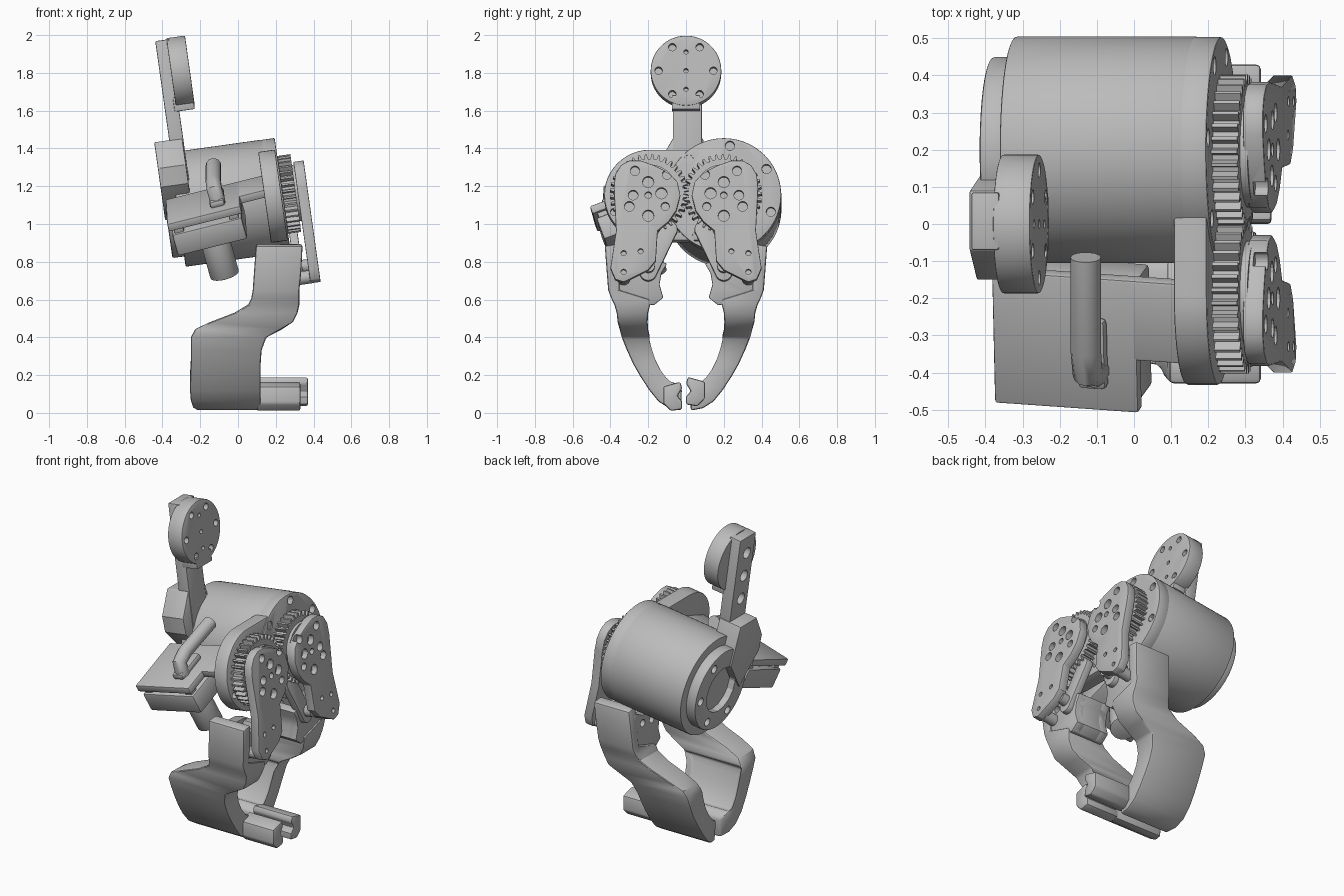
import bpy, bmesh
from math import sin, cos, pi, radians
from mathutils import Matrix, Vector
from mathutils.geometry import convex_hull_2d

cube = bpy.data.objects.get("Cube")
if cube:
    bpy.data.objects.remove(cube)

grey = bpy.data.materials.new("machine_grey")
grey.use_nodes = True
grey.diffuse_color = (0.5, 0.5, 0.5, 1)
grey.node_tree.nodes["Principled BSDF"].inputs["Base Color"].default_value = (0.5, 0.5, 0.5, 1)

WORLD = Matrix.Identity(4)
TILT = Matrix.Rotation(radians(-8), 4, 'Y')
AXIS = 1.11      # height of the motor and gear axes in the tilted frame
GEAR_Y = 0.195


def activate(ob):
    bpy.ops.object.select_all(action='DESELECT')
    ob.select_set(True)
    bpy.context.view_layer.objects.active = ob


def finish(name, bm, matrix=WORLD, bevel=0.0, smooth=True):
    bmesh.ops.recalc_face_normals(bm, faces=bm.faces)
    me = bpy.data.meshes.new(name)
    bm.to_mesh(me)
    bm.free()
    me.transform(matrix)
    me.materials.append(grey)
    ob = bpy.data.objects.new(name, me)
    bpy.context.collection.objects.link(ob)
    activate(ob)
    if bevel:
        mod = ob.modifiers.new("bevel", 'BEVEL')
        mod.width, mod.segments, mod.limit_method = bevel, 2, 'ANGLE'
        mod.angle_limit = radians(40)
        bpy.ops.object.modifier_apply(modifier="bevel")
    if smooth:
        bpy.ops.object.shade_smooth_by_angle(angle=radians(32))
    return ob


def add_prism(bm, outline, u0, u1):
    """Extrude a (y, z) outline along x."""
    a = [bm.verts.new((u0, y, z)) for y, z in outline]
    b = [bm.verts.new((u1, y, z)) for y, z in outline]
    bm.faces.new(a)
    bm.faces.new(b[::-1])
    n = len(a)
    for i in range(n):
        j = (i + 1) % n
        bm.faces.new((a[i], a[j], b[j], b[i]))


def prism(name, outline, u0, u1, matrix=TILT, bevel=0.0):
    bm = bmesh.new()
    add_prism(bm, outline, u0, u1)
    return finish(name, bm, matrix, bevel)


def circle(y, z, r, n=48):
    return [(y + r * cos(2 * pi * i / n), z + r * sin(2 * pi * i / n)) for i in range(n)]


def hull(*circles):
    pts = [Vector(p) for c in circles for p in circle(*c)]
    return [tuple(pts[i]) for i in convex_hull_2d(pts)]


def box(name, lo, hi, matrix=WORLD, bevel=0.008):
    return prism(name, [(lo[1], lo[2]), (hi[1], lo[2]), (hi[1], hi[2]), (lo[1], hi[2])],
                 lo[0], hi[0], matrix, bevel)


def drill(ob, holes, u0, u1, matrix=TILT):
    """Cut round holes given as (y, z, radius)."""
    bm = bmesh.new()
    for y, z, r in holes:
        add_prism(bm, circle(y, z, r, 16), u0, u1)
    cutter = finish("hole_cutter", bm, matrix, smooth=False)
    cutter.hide_render = True
    activate(ob)
    mod = ob.modifiers.new("holes", 'BOOLEAN')
    mod.operation, mod.solver, mod.object = 'DIFFERENCE', 'EXACT', cutter
    bpy.ops.object.modifier_apply(modifier="holes")
    bpy.data.objects.remove(cutter)
    bpy.ops.object.shade_smooth_by_angle(angle=radians(32))


def ring_holes(y, z, radius, r, n, phase=0.0):
    return [(*p, r) for p in [(y + radius * cos(phase + 2 * pi * i / n),
            z + radius * sin(phase + 2 * pi * i / n)) for i in range(n)]]


# Motor body and its recessed rear cap
prism("motor_body", circle(0.2, AXIS, 0.305, 96), -0.167, 0.33, bevel=0.008)
cap = prism("motor_rear_cap", circle(0.2, AXIS, 0.25, 72), -0.23, -0.16, bevel=0.01)
drill(cap, [(0.2, AXIS, 0.14)] + ring_holes(0.2, AXIS, 0.2, 0.025, 6), -0.3, -0.19)

# Gearbox plate and motor flange
plate = prism("gearbox_plate", hull((-0.19, AXIS, 0.243), (0.2, AXIS, 0.243)), 0.298, 0.388, bevel=0.006)
drill(plate, [(-0.03, 1.23, .025), (-0.04, 0.93, .02), (-0.38, 1.02, .02)], 0.34, 0.45)
flange = prism("motor_flange", circle(0.2, AXIS, 0.304, 72), 0.315, 0.395, bevel=0.006)
drill(flange, ring_holes(0.2, AXIS, 0.265, 0.025, 7, 0.55), 0.36, 0.45)

# Meshing gears, hub discs, cranks, follower links
TEETH = 36
half_crank = [(.382, 1.13), (.375, 1.2), (.345, 1.25), (.3, 1.275), (.24, 1.275), (.17, 1.25),
              (.09, 1.21), (.045, 1.16), (.03, 1.09), (.05, 1.01), (.09, .95), (.15, .9),
              (.16, .74), (.2, .69), (.33, .625), (.375, .64), (.4, .7), (.37, .9)]
crank_holes = [(.27, 1.22, .025), (.1, 1.2, .025), (.2, 1.16, .03), (.28, 1.09, .026),
               (.2, 1.09, .018), (.13, 1.1, .03), (.3, 1.03, .026), (.2, .98, .03),
               (.11, 1.03, .022), (.33, .78, .014), (.24, .79, .014), (.33, .68, .014)]
for s, side in ((1, "rear"), (-1, "front")):
    outline = []
    for i in range(TEETH):
        for k, r in ((-.3, .182), (-.13, .208), (.13, .208), (.3, .182)):
            a = 2 * pi * (i + k + (0.5 if s < 0 else 0)) / TEETH
            outline.append((s * GEAR_Y + r * cos(a), AXIS + r * sin(a)))
    prism(side + "_gear", outline, 0.395, 0.465)
    prism(side + "_gear_spacer", circle(s * GEAR_Y, AXIS, 0.15), 0.46, 0.485)
    crank = prism(side + "_crank", [(s * y, z) for y, z in half_crank], 0.475, 0.53, bevel=0.005)
    drill(crank, [(s * y, z, r) for y, z, r in crank_holes], 0.495, 0.6)
    prism(side + "_follower_link", hull((s * .09, .92, .045), (s * .2, .69, .045)), .4, .445, bevel=.005)
    for y, z in ((.33, .66), (.2, .72)):
        prism(side + "_pivot_pin", circle(s * y, z, 0.035, 24), 0.36, 0.49)


# Curved fingers: each station is outer y, z, inner y, z, x start, x end
def loft(name, stations, s, pocket):
    bm = bmesh.new()
    rows = []
    for oy, oz, iy, iz, x0, x1 in stations:
        rows.append([bm.verts.new(p) for p in ((x0, s * oy, oz), (x1, s * oy, oz),
                                               (x1, s * iy, iz), (x0, s * iy, iz))])
    inner = []
    for a, b in zip(rows, rows[1:]):
        for k in range(4):
            f = bm.faces.new((a[k], a[(k + 1) % 4], b[(k + 1) % 4], b[k]))
            if k == 2:
                inner.append(f)
    bm.faces.new(rows[0])
    bm.faces.new(rows[-1][::-1])
    bmesh.ops.recalc_face_normals(bm, faces=bm.faces)
    bmesh.ops.inset_region(bm, faces=inner[pocket[0]:pocket[1]], thickness=0.025, depth=-0.035)
    return finish(name, bm, bevel=0.012)


finger = [(.43, .885, .36, .895, .095, .342), (.42, .75, .35, .75, .085, .335),
          (.412, .65, .35, .65, .078, .325), (.395, .605, .19, .6, .07, .325),
          (.38, .575, .19, .57, .055, .325),
          (.367, .53, .2, .53, -.02, .315), (.362, .48, .203, .48, -.15, .29),
          (.352, .445, .2, .44, -.225, .23), (.34, .4, .19, .4, -.25, .15),
          (.312, .33, .175, .34, -.25, .125), (.28, .26, .155, .28, -.25, .12),
          (.24, .19, .13, .23, -.253, .12), (.194, .12, .1, .19, -.255, .12),
          (.145, .06, .07, .165, -.25, .12), (.09, .025, .045, .15, -.24, .12),
          (.025, .012, .022, .13, -.22, .12)]
knuckle = [(.39, .6), (.17, .57), (.12, .61), (.14, .68), (.13, .74), (.1, .79), (.16, .81),
           (.3, .82), (.36, .85), (.39, .85)]
web = [(.2, .575)] + knuckle[1:6] + [(.16, .8)]
tip = [(.02, .02), (.08, .01), (.12, .05), (.12, .14), (.03, .165), (.02, .13), (.045, .09), (.02, .06)]
for s, side, dx, dy, dz in ((1, "rear", .04, -.02, .025), (-1, "front", 0, 0, 0)):
    mir = lambda pts: [(s * y, z) for y, z in pts]
    loft(side + "_finger", finger, s, (8, 13))
    for x0, x1 in ((.09, .15), (.26, .318)):
        plate = prism(side + "_knuckle_plate", mir(knuckle), x0, x1, WORLD, 0.006)
        drill(plate, [(s * y, z, .022) for y, z in ((.21, .76), (.3, .77))], x0 - .1, x1 + .1, WORLD)
    prism(side + "_knuckle_pad", mir(web), 0.1, 0.3, WORLD, 0.006)
    prism(side + "_fingertip", [(y + dy, z + dz) for y, z in mir(tip)], 0.1, 0.33 + dx, WORLD, 0.01)

# Rear bracket, upright strap and mounting disc
prism("rear_bracket", [(.09, 1.48), (-.07, 1.48), (-.15, 1.34), (-.14, 1.24), (.02, 1.06),
                       (.14, 1.24)], -0.24, -0.09, bevel=0.006)
strap = box("upright_strap", (-0.16, -0.07, 1.2), (-0.085, 0.085, 2.01), TILT, 0.006)
drill(strap, [(0, w, 0.035) for w in (1.6, 1.75, 1.9)], -0.2, -0.12)
box("disc_foot", (-0.11, -0.075, 1.625), (-0.003, 0.075, 1.7), TILT, 0.005)
disc = prism("mounting_disc", circle(0, 1.83, 0.187, 64), -0.1, 0.0, bevel=0.005)
drill(disc, ring_holes(0, 1.83, 0.145, 0.02, 6) + [(0, 1.83 + d, .012) for d in (-.1, 0, .1)], -0.05, 0.1)

# Camera on its tilted carrier
CAM = (Matrix.Translation((-0.18, -0.31, 1.09)) @ Matrix.Rotation(radians(-4), 4, 'Z')
       @ Matrix.Rotation(radians(-14), 4, 'Y') @ Matrix.Rotation(radians(21), 4, 'X'))
box("camera_plate", (-0.2, -0.19, -0.02), (0.2, 0.19, 0.025), CAM)
box("camera_plate_arm", (0.15, -0.04, -0.02), (0.36, 0.19, 0.025), CAM)
box("camera_body", (-0.19, -0.18, -0.17), (0.19, 0.17, -0.045), CAM, 0.012)
for x in (-0.15, 0.15):
    for y in (-0.14, 0.14):
        box("camera_standoff", (x - .025, y - .025, -0.06), (x + .025, y + .025, 0), CAM, 0.004)
LENS = CAM @ Matrix.Rotation(radians(90), 4, 'Y')
prism("camera_lens", circle(0, 0.01, 0.078, 40), 0.15, 0.4, LENS, 0.006)
for x, y in ((-.17, .06), (-.17, -.04), (.16, .04), (.16, -.06)):
    prism("plate_screw", circle(y, x, 0.014, 16), -0.03, 0,
          CAM @ Matrix(((0, 0, 1, 0), (0, 1, 0, 0), (1, 0, 0, 0), (0, 0, 0, 1))))
box("cable_clamp", (0.04, -0.12, 0.02), (0.12, 0.08, 0.06), CAM, 0.015)

# Cable stub running down into the clamp
curve = bpy.data.curves.new("cable_stub", 'CURVE')
curve.dimensions, curve.bevel_depth, curve.bevel_resolution = '3D', 0.041, 5
curve.use_fill_caps = True
path = [(-.13, -.09, 1.31), (-.13, -.34, 1.22), (-.125, -.4, 1.18), (-.11, -.4, 1.13), (-.1, -.38, 1.07)]
spline = curve.splines.new('POLY')
spline.points.add(len(path) - 1)
for p, co in zip(spline.points, path):
    p.co = (*co, 1)
curve.materials.append(grey)
cable = bpy.data.objects.new("cable_stub", curve)
bpy.context.collection.objects.link(cable)
activate(cable)
bpy.ops.object.convert(target='MESH')
bpy.ops.object.shade_smooth_by_angle(angle=radians(40))
